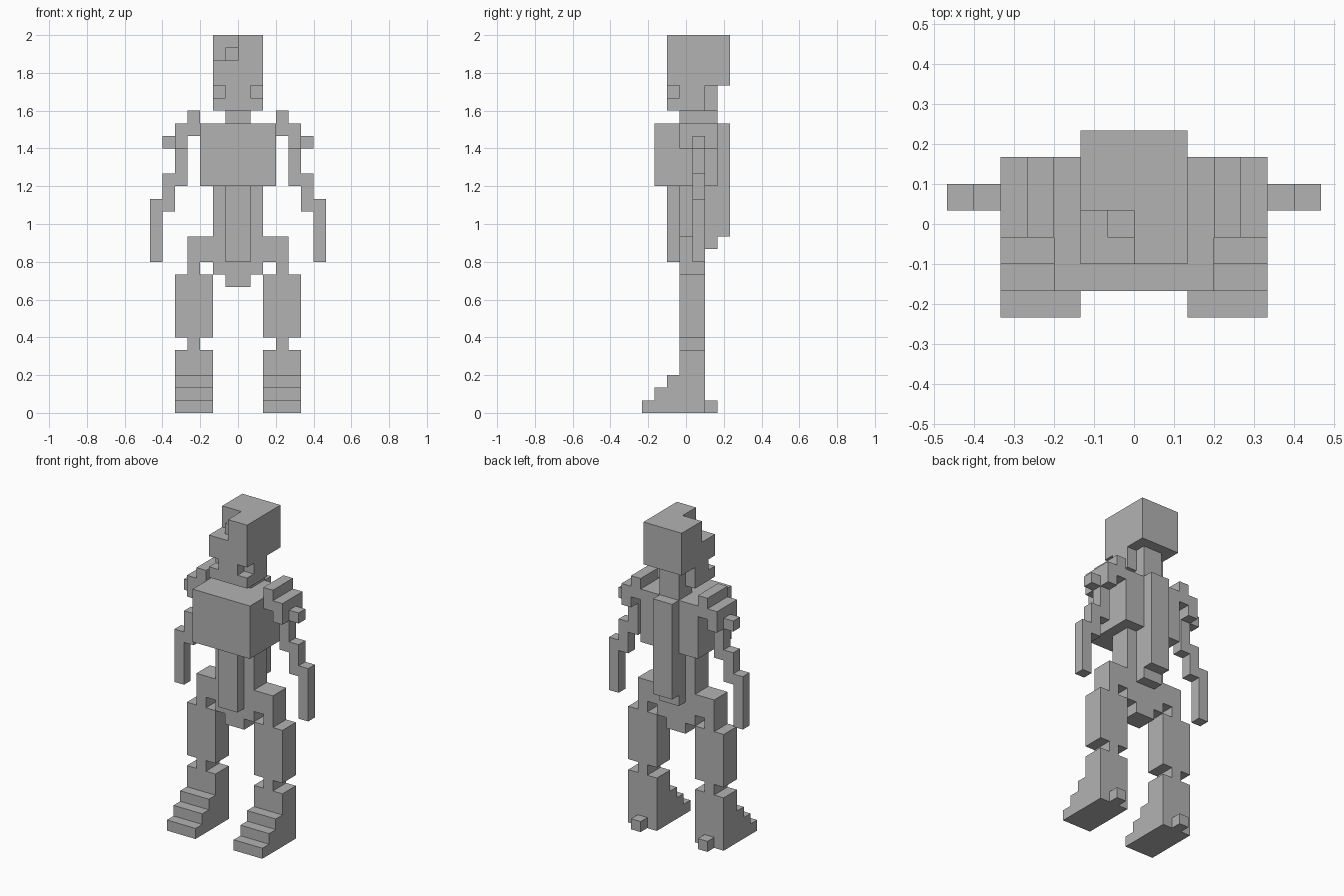
import bpy, bmesh
from mathutils import Vector

cube = bpy.data.objects.get("Cube")
if cube:
    bpy.data.objects.remove(cube, do_unlink=True)

U = 1 / 15      # one block
MID = 3.5       # depth offset, so the model is centred on y

grey = bpy.data.materials.new("plain grey")
grey.use_nodes = True
COLOUR = (0.45, 0.45, 0.45, 1)
grey.diffuse_color = COLOUR
grey.node_tree.nodes["Principled BSDF"].inputs["Base Color"].default_value = COLOUR


def extrude(name, profile, start, end, axis="y", side=1):
    """Extrude a block profile: (x, z) along y, or (y, z) along x."""
    bm = bmesh.new()

    def place(a, b, depth):
        x, y = (a, depth) if axis == "y" else (depth, a)
        return Vector((side * x * U, (y - MID) * U, b * U))

    face = bm.faces.new([bm.verts.new(place(a, b, start)) for a, b in profile])
    moved = bmesh.ops.extrude_face_region(bm, geom=[face])["geom"]
    shift = place(0, 0, end) - place(0, 0, start)
    bmesh.ops.translate(bm, vec=shift, verts=[g for g in moved if isinstance(g, bmesh.types.BMVert)])
    bmesh.ops.recalc_face_normals(bm, faces=bm.faces)
    mesh = bpy.data.meshes.new(name)
    bm.to_mesh(mesh)
    bm.free()
    mesh.materials.append(grey)
    obj = bpy.data.objects.new(name, mesh)
    bpy.context.scene.collection.objects.link(obj)
    return obj


def box(name, x, y, z, side=1):
    """Box from (low, high) block ranges."""
    rect = [(x[0], z[0]), (x[1], z[0]), (x[1], z[1]), (x[0], z[1])]
    return extrude(name, rect, y[0], y[1], side=side)


def cut(obj, cutters):
    """Subtract the cutters, then throw them away."""
    for c in cutters:
        c.hide_render = True
        mod = obj.modifiers.new("cut", "BOOLEAN")
        mod.operation, mod.solver, mod.object = "DIFFERENCE", "EXACT", c
    bpy.context.view_layer.update()
    graph = bpy.context.evaluated_depsgraph_get()
    mesh = bpy.data.meshes.new_from_object(obj.evaluated_get(graph))
    obj.modifiers.clear()
    obj.data = mesh
    for c in cutters:
        bpy.data.objects.remove(c, do_unlink=True)


# Head: overhanging back, open front corner and two cheek notches
head = extrude("head", [(2, 24), (5, 24), (5, 26), (7, 26), (7, 30), (2, 30)], -2, 2, axis="x")
cut(head, [
    box("corner_cutter", (-3, 0), (1, 4), (28, 31)),
    box("cheek_cutter_left", (1, 3), (1, 3), (25, 26)),
    box("cheek_cutter_right", (1, 3), (1, 3), (25, 26), side=-1),
])
box("corner_block", (-1, 0), (3, 4), (28, 29))
box("neck", (-1, 1), (4, 6), (23, 26))

# Torso
box("chest", (-3, 3), (1, 6), (18, 23))
box("abdomen", (-2, 2), (3, 5), (14, 18))
box("belly_strip", (-1, 1), (2, 3), (12, 18))
box("spine", (-1, 1), (5, 6), (13, 18))
box("back_plate", (-1, 1), (6, 7), (14, 23))

# Pelvis: one half of the outline, mirrored
half = [(1, 10), (1, 11), (2, 11), (2, 12), (3, 12), (3, 11), (4, 11), (4, 14)]
extrude("pelvis", half + [(-x, z) for x, z in reversed(half)], 3, 5)

SHOULDER = [(3, 24), (3, 22), (4, 22), (4, 21), (5, 21), (5, 23), (4, 23), (4, 24)]
ARM = [(4, 21), (4, 18), (5, 18), (5, 16), (6, 16), (6, 12),
       (7, 12), (7, 17), (6, 17), (6, 19), (5, 19), (5, 21)]
SHIN = [(0, 0), (0, 1), (1, 1), (1, 2), (2, 2), (2, 3), (3, 3), (3, 5), (5, 5), (5, 0)]

# Limbs
for label, s in (("left", 1), ("right", -1)):
    extrude(label + "_shoulder", SHOULDER, 3, 6, side=s)
    box(label + "_shoulder_peg", (5, 6), (4, 5), (21, 22), s)
    extrude(label + "_arm", ARM, 4, 5, side=s)
    box(label + "_thigh", (2, 5), (3, 5), (6, 11), s)
    box(label + "_knee", (3, 4), (3, 5), (5, 6), s)
    extrude(label + "_shin_and_foot", SHIN, 2, 5, axis="x", side=s)
    box(label + "_heel", (3, 4), (5, 6), (0, 1), s)
